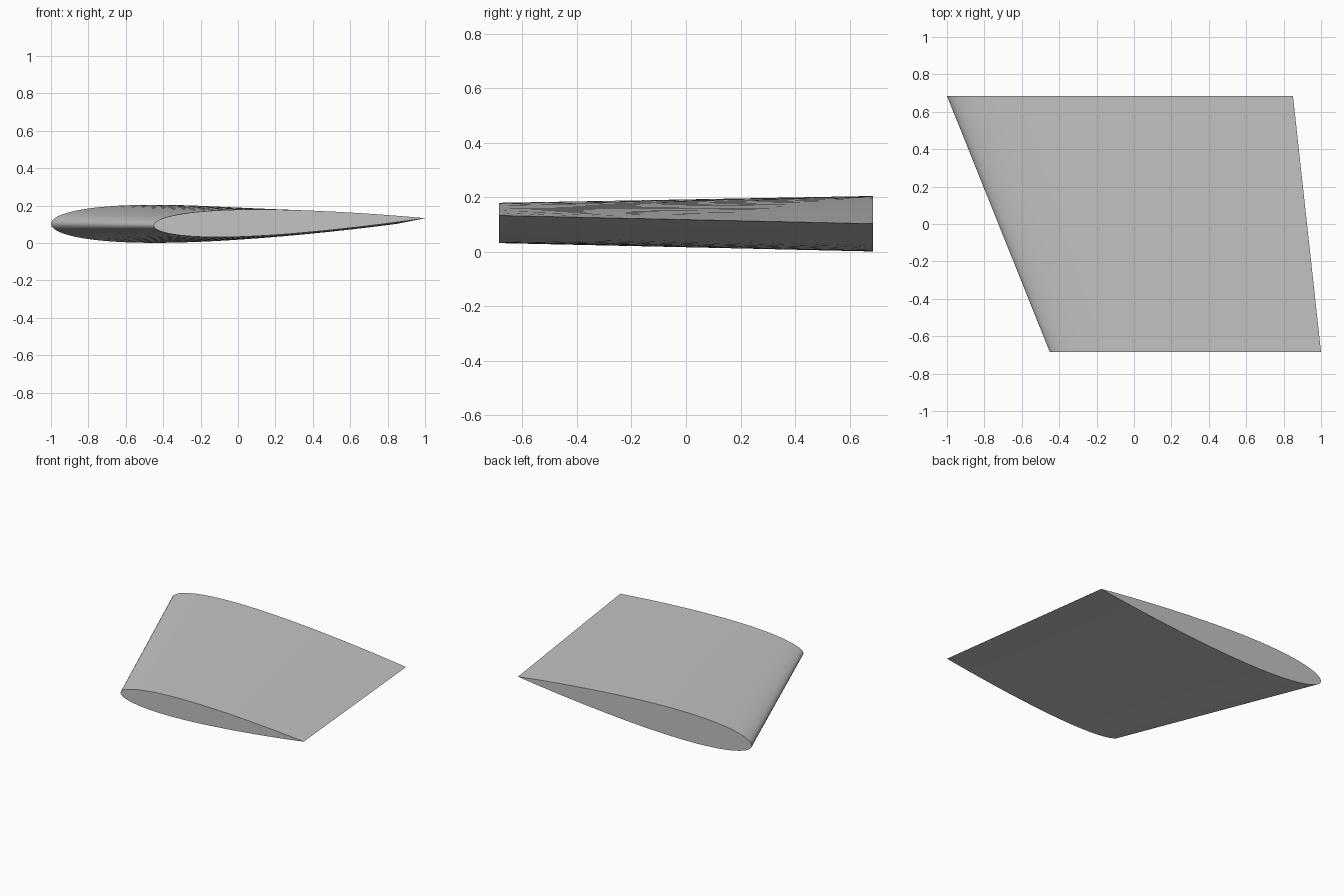
import bpy, bmesh, math
from mathutils import Vector

cube = bpy.data.objects.get("Cube")
if cube:
    bpy.data.objects.remove(cube, do_unlink=True)

STEPS = 40  # points along each side of the section


def half_thickness(t, ratio):
    """Symmetric aerofoil half thickness with a closed trailing edge."""
    return 5 * ratio * (0.2969 * math.sqrt(t) - 0.126 * t - 0.3516 * t**2
                        + 0.2843 * t**3 - 0.1036 * t**4)


def section(bm, lead, trail, ratio):
    """Closed loop: trailing edge, over the top, round the nose, back below."""
    lead, trail = Vector(lead), Vector(trail)
    chord = trail - lead
    normal = Vector((-chord.z, 0, chord.x))
    loop = []
    for i in range(2 * STEPS):
        angle = math.pi * i / STEPS
        t = (1 + math.cos(angle)) / 2
        side = 1 if i <= STEPS else -1
        loop.append(bm.verts.new(lead + chord * t + normal * side * half_thickness(t, ratio)))
    return loop


# Grey skin
grey = bpy.data.materials.new("grey")
grey.use_nodes = True
colour = (0.55, 0.55, 0.55, 1)
grey.diffuse_color = colour
grey.node_tree.nodes["Principled BSDF"].inputs["Base Color"].default_value = colour

# Swept, tapered wing panel with a slightly twisted tip
bm = bmesh.new()
tip = section(bm, (-0.45, -0.685, 0.094), (1.0, -0.685, 0.133), 0.1)
root = section(bm, (-1.0, 0.685, 0.103), (0.85, 0.685, 0.103), 0.11)
count = len(tip)
for i in range(count):
    j = (i + 1) % count
    bm.faces.new((tip[i], tip[j], root[j], root[i]))

# Flat end caps
bm.faces.new(tip)
bm.faces.new(root)
bmesh.ops.recalc_face_normals(bm, faces=bm.faces[:])

mesh = bpy.data.meshes.new("wing_panel")
bm.to_mesh(mesh)
bm.free()
mesh.materials.append(grey)
wing = bpy.data.objects.new("wing_panel", mesh)
bpy.context.collection.objects.link(wing)

# Smooth skin, sharp caps and trailing edge
bpy.ops.object.select_all(action="DESELECT")
wing.select_set(True)
bpy.context.view_layer.objects.active = wing
bpy.ops.object.shade_smooth_by_angle(angle=math.radians(30))
# Keep the thin trailing edge crisp whatever its angle
for edge in mesh.edges:
    if set(edge.vertices) == {0, count}:
        edge.use_edge_sharp = True
